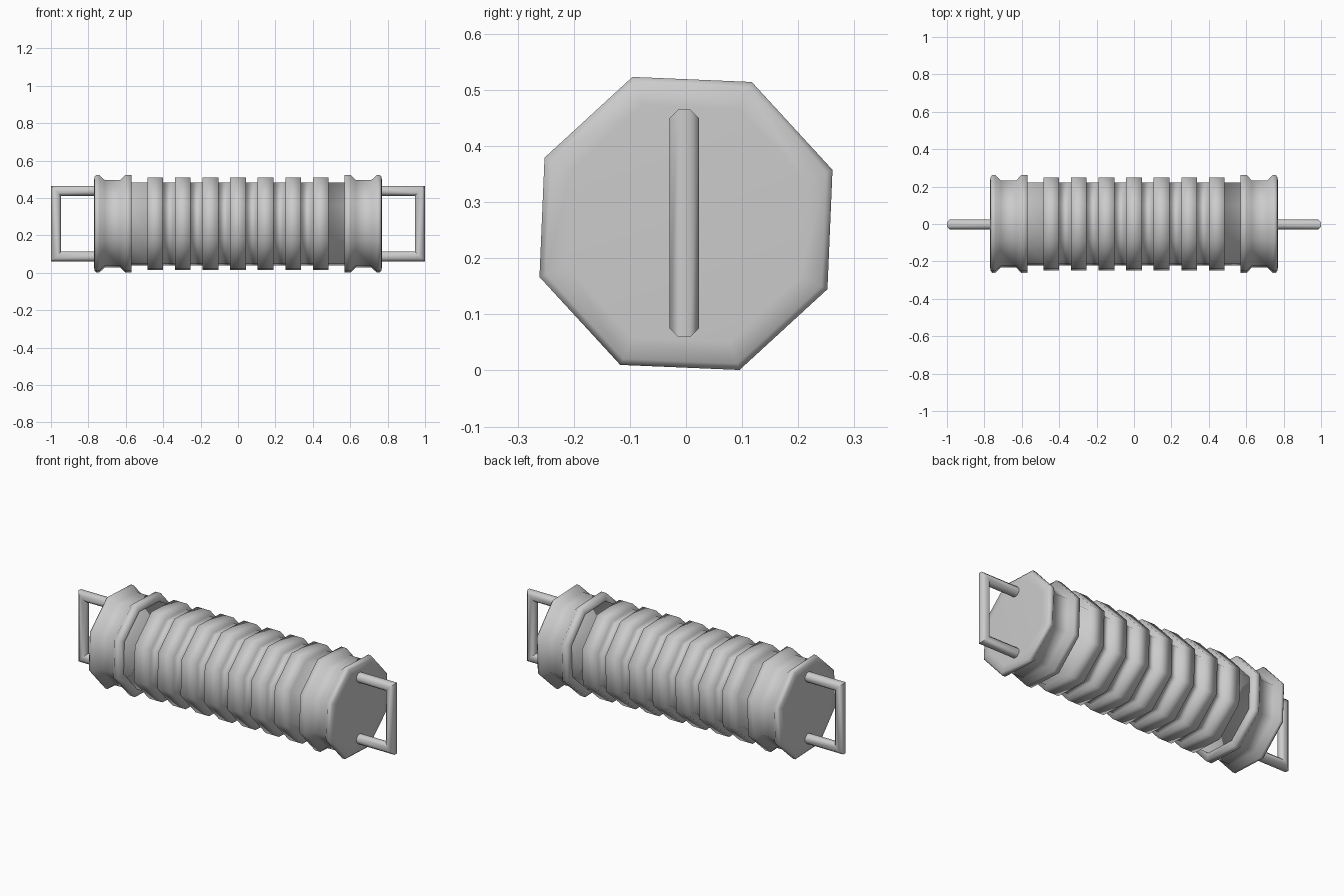
import bpy, bmesh, math
from mathutils import Vector

if "Cube" in bpy.data.objects:
    bpy.data.objects.remove(bpy.data.objects["Cube"])

SIDES = 8
PHASE = math.radians(20.07)
CZ = 0.262


def finish(bm, name, angle=None):
    bmesh.ops.recalc_face_normals(bm, faces=bm.faces[:])
    me = bpy.data.meshes.new(name)
    bm.to_mesh(me)
    bm.free()
    ob = bpy.data.objects.new(name, me)
    bpy.context.collection.objects.link(ob)
    for p in me.polygons:
        p.use_smooth = True
    if angle is not None:
        bpy.context.view_layer.objects.active = ob
        ob.select_set(True)
        bpy.ops.object.shade_smooth_by_angle(angle=math.radians(angle))
        ob.select_set(False)
    return ob


def skin(bm, loops):
    for a, b in zip(loops, loops[1:]):
        for i in range(len(a)):
            j = (i + 1) % len(a)
            bm.faces.new((a[i], a[j], b[j], b[i]))
    bm.faces.new(loops[0])
    bm.faces.new(loops[-1])


def lathe_x(name, profile):
    """Octagonal turning about the long axis; profile is (x, radius)."""
    bm = bmesh.new()
    loops = []
    for x, r in profile:
        loops.append([bm.verts.new((x, r * math.cos(PHASE + k * math.tau / SIDES),
                                    CZ + r * math.sin(PHASE + k * math.tau / SIDES)))
                      for k in range(SIDES)])
    skin(bm, loops)
    return finish(bm, name)


def handle(name, s):
    """Octagonal bar swept along a square U with mitred corners."""
    a, top, bot, out = 0.0265, 0.4385, 0.0865, 0.9735
    rad = a / math.cos(math.pi / 8)
    # path point and mitred outward direction in the xz plane
    path = [((0.74, top), (0, 1)), ((out, top), (1, 1)),
            ((out, bot), (1, -1)), ((0.74, bot), (0, -1))]
    bm = bmesh.new()
    loops = []
    for (x, z), (dx, dz) in path:
        loop = []
        for k in range(8):
            t = math.pi / 8 + k * math.pi / 4
            u, v = rad * math.cos(t), rad * math.sin(t)
            loop.append(bm.verts.new((s * (x + dx * v), u - 0.003, z + dz * v)))
        loops.append(loop)
    skin(bm, loops)
    return finish(bm, name, 50)


# ribbed core: seven square ribs along the shaft
core, rib, half, pitch = 0.236, 0.264, 0.042, 0.1475
profile = [(-0.59, core)]
for i in range(-3, 4):
    c = i * pitch
    profile += [(c - half, core), (c - half, rib), (c + half, rib), (c + half, core)]
profile.append((0.59, core))
lathe_x("ribbed_core", profile)

# flanged end spools and handles
end = [(0.77, 0.225), (0.768, 0.266), (0.758, 0.278), (0.742, 0.278), (0.712, 0.248),
       (0.63, 0.248), (0.603, 0.278), (0.57, 0.278), (0.568, 0.23)]
for s, side in ((-1, "left"), (1, "right")):
    lathe_x(side + "_end_spool", [(s * x, r) for x, r in end])
    handle(side + "_handle", s)
